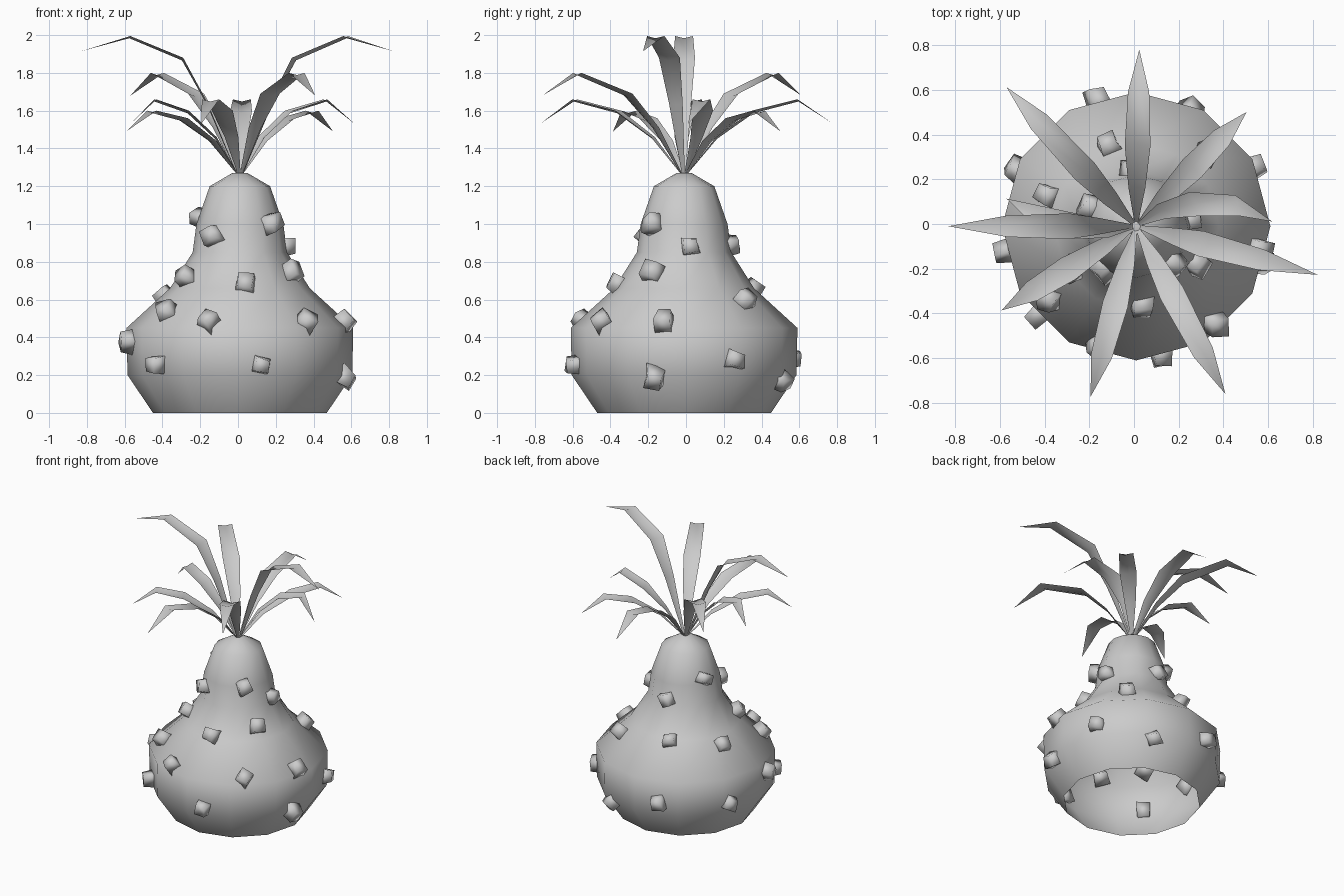
import bpy, bmesh, math, random
from mathutils import Vector, Matrix

random.seed(4)
if "Cube" in bpy.data.objects:
    bpy.data.objects.remove(bpy.data.objects["Cube"])

grey = bpy.data.materials.new("light_grey")
grey.use_nodes = True
grey.diffuse_color = (0.6, 0.6, 0.6, 1)
grey.node_tree.nodes["Principled BSDF"].inputs["Base Color"].default_value = (0.6, 0.6, 0.6, 1)

CENTRE = Vector((0.01, -0.01, 0))


def polar(radius, degrees, z):
    a = math.radians(degrees)
    return Vector((radius * math.cos(a), radius * math.sin(a), z))


def finish(name, bm, smooth=True):
    mesh = bpy.data.meshes.new(name)
    bm.to_mesh(mesh)
    bm.free()
    for face in mesh.polygons:
        face.use_smooth = smooth
    mesh.materials.append(grey)
    obj = bpy.data.objects.new(name, mesh)
    obj.location = CENTRE
    bpy.context.collection.objects.link(obj)
    return obj


# Gourd-shaped body: a twelve-sided lathe, open underneath
PROFILE = [(0.46, 0), (0.595, 0.2), (0.6, 0.45), (0.37, 0.66), (0.25, 0.85),
           (0.23, 1.0), (0.16, 1.2), (0.04, 1.27)]
SIDES = 12
bm = bmesh.new()
rings = [[bm.verts.new(polar(r, 360 * i / SIDES, z)) for i in range(SIDES)] for r, z in PROFILE]
for low, high in zip(rings, rings[1:]):
    for i in range(SIDES):
        j = (i + 1) % SIDES
        bm.faces.new((low[i], low[j], high[j], high[i]))
bm.faces.new(rings[-1])
finish("body", bm)


def surface(degrees, z):
    """Point and outward normal on the body."""
    for (r0, z0), (r1, z1) in zip(PROFILE, PROFILE[1:]):
        if z0 <= z <= z1:
            radius = r0 + (r1 - r0) * (z - z0) / (z1 - z0)
            normal = polar(z1 - z0, degrees, r0 - r1).normalized()
            return polar(radius * 0.98, degrees, z), normal


# Warts: irregular tapered blocks set into the skin, as (direction, height)
WARTS = [(-45, 1.0), (8, .88), (95, .89), (158, 1.03), (-128, .94), (-31, .74),
         (-148, .71), (-85, .68), (109, .65), (46, .59), (161, .61), (-140, .53),
         (-107, .48), (-51, .48), (-11, .48), (-169, .38), (-138, .25), (-79, .25),
         (27, .28), (107, .29), (155, .27), (65, .17), (-16, .19)]
bm = bmesh.new()
for degrees, z in WARTS:
    point, normal = surface(degrees, z)
    turn = normal.to_track_quat('Z', 'Y').to_matrix().to_4x4()
    spin = Matrix.Rotation(random.uniform(0, math.pi / 2), 4, 'Z')
    verts = bmesh.ops.create_cube(bm, size=1)["verts"]
    for v in verts:
        width = 0.075 if v.co.z > 0 else 0.1
        v.co = Vector((v.co.x * width, v.co.y * width, v.co.z * 0.095 + 0.005))
        v.co += Vector([random.uniform(-0.01, 0.01) for _ in range(3)])
    bmesh.ops.transform(bm, matrix=Matrix.Translation(point) @ turn @ spin, verts=verts)
finish("warts", bm)

# Leaves: folded strips along (reach, height) paths from the crown
BASE = (0.015, 1.265)
TALL = [BASE, (0.17, 1.64), (0.30, 1.88), (0.58, 1.995), (0.84, 1.915)]
ARCHED = [BASE, (0.17, 1.51), (0.34, 1.69), (0.64, 1.80), (0.85, 1.68)]
LOW = [BASE, (0.17, 1.46), (0.36, 1.60), (0.60, 1.66), (0.79, 1.53)]
SHORT = [BASE, (0.17, 1.44), (0.36, 1.56), (0.55, 1.60), (0.71, 1.49)]
WIDTHS = [0.016, 0.075, 0.115, 0.095, 0.0]


def leaf(name, path, start, end=None, scale=1.0):
    end = start if end is None else end
    bm = bmesh.new()
    rows = []
    for k, ((reach, z), width) in enumerate(zip(path, WIDTHS)):
        degrees = start + (end - start) * k / (len(path) - 1)
        mid = polar(reach * scale, degrees, z)
        if width == 0:
            rows.append([bm.verts.new(mid)] * 3)
            continue
        side = polar(width / 2, degrees + 90, 0)
        # the centre line is creased outward and down, like a gutter
        drop = polar(0.06 * width, degrees, -0.12 * width)
        rows.append([bm.verts.new(p) for p in (mid - side, mid + drop, mid + side)])
    for a, b in zip(rows, rows[1:]):
        for i in range(2):
            corners = list(dict.fromkeys((a[i], b[i], b[i + 1], a[i + 1])))
            bm.faces.new(corners)
    return finish(name, bm)


leaf("tall_leaf_right", TALL, 180)
leaf("tall_leaf_left", TALL, -15)
leaf("arched_leaf_front", ARCHED, -62)
leaf("arched_leaf_back", ARCHED, 133)
leaf("low_leaf_back", LOW, 89)
leaf("low_leaf_front", LOW, -105)
leaf("short_leaf_back", SHORT, 46)
leaf("short_leaf_front", SHORT, -148)
leaf("curled_leaf_left", LOW, 40, 2, 0.77)
leaf("curled_leaf_right", LOW, 192, 168, 0.75)
